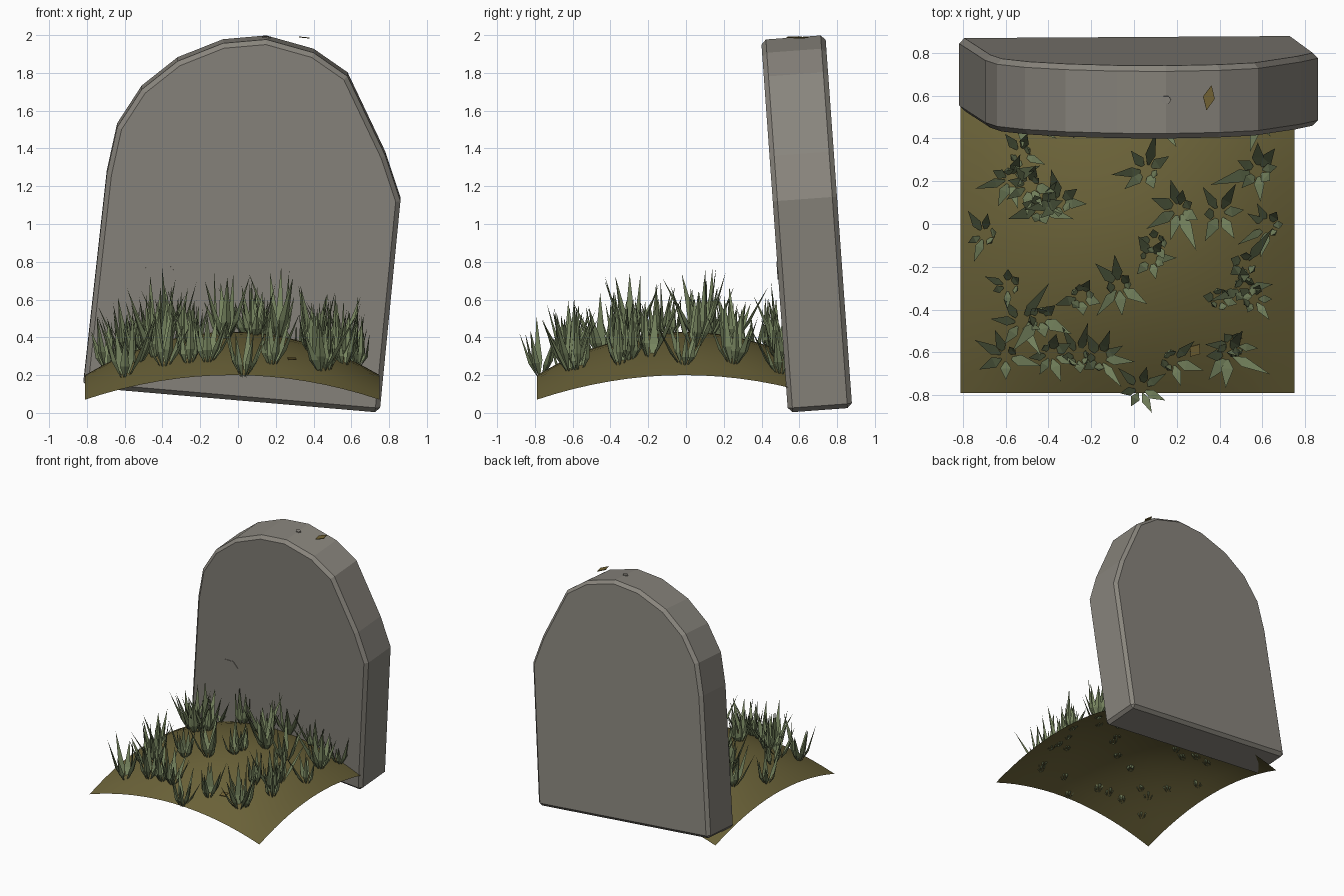
import bpy, bmesh, math, random
from mathutils import Vector, Matrix

random.seed(7)
cube = bpy.data.objects.get("Cube")
if cube:
    bpy.data.objects.remove(cube, do_unlink=True)


def material(name, rgb):
    m = bpy.data.materials.new(name)
    m.use_nodes = True
    color = (*rgb, 1)
    m.diffuse_color = color
    m.node_tree.nodes["Principled BSDF"].inputs["Base Color"].default_value = color
    return m


stone_grey = material("stone grey", (0.25, 0.235, 0.205))
soil_brown = material("mossy soil", (0.145, 0.122, 0.04))
grass_green = material("grass green", (0.185, 0.235, 0.115))
leaf_brown = material("dry leaf", (0.17, 0.125, 0.035))


def make_object(name, bm, mat):
    bmesh.ops.recalc_face_normals(bm, faces=bm.faces)
    mesh = bpy.data.meshes.new(name)
    bm.to_mesh(mesh)
    bm.free()
    mesh.materials.append(mat)
    obj = bpy.data.objects.new(name, mesh)
    bpy.context.collection.objects.link(obj)
    return obj


def prism(bm, points, offset):
    """Closed solid made by extruding a polygon along an offset."""
    face = bm.faces.new([bm.verts.new(p) for p in points])
    new = bmesh.ops.extrude_face_region(bm, geom=[face], use_keep_orig=True)["geom"]
    verts = [g for g in new if isinstance(g, bmesh.types.BMVert)]
    bmesh.ops.translate(bm, vec=offset, verts=verts)


# Headstone: lopsided arch, leaning forward
LEAN = 0.072


def front_y(z):
    return 0.54 - LEAN * z


outline = [(-0.82, 0.135), (-0.695, 1.26), (-0.64, 1.51), (-0.51, 1.71),
           (-0.32, 1.86), (-0.08, 1.955), (0.15, 1.975), (0.4, 1.905),
           (0.58, 1.78), (0.78, 1.36), (0.86, 1.12), (0.75, 0.0)]
bm = bmesh.new()
prism(bm, [(x, front_y(z), z) for x, z in outline], Vector((0, 0.34, 0.025)))
stone = make_object("headstone", bm, stone_grey)
bevel = stone.modifiers.new("worn rim", 'BEVEL')
bevel.width = 0.025
bevel.segments = 1
bevel.limit_method = 'ANGLE'
bevel.angle_limit = math.radians(60)


# Chips lying almost flush with the stone
def plate(name, centre, normal, rx, ry, sides, mat, thick=0.008, turn=0.0):
    rot = Vector(normal).to_track_quat('Z', 'Y').to_matrix().to_4x4()
    place = Matrix.Translation(centre) @ rot @ Matrix.Rotation(turn, 4, 'Z')
    pts = []
    for i in range(sides):
        a = math.tau * i / sides
        pts.append(place @ Vector((rx * math.cos(a), ry * math.sin(a), 0)))
    bm = bmesh.new()
    prism(bm, pts, place.to_3x3() @ Vector((0, 0, thick)))
    return make_object(name, bm, mat)


plate("front_chip", (-0.42, front_y(0.755) + 0.004, 0.755), (0, -1, -LEAN),
      0.08, 0.055, 6, stone_grey)
plate("top_chip", (0.15, 0.58, 1.985), (0, -LEAN, 1), 0.024, 0.02, 6, stone_grey)

# Fallen leaves
plate("stone_leaf", (0.35, 0.59, 1.985), (0.1, 0, 1), 0.06, 0.028, 4,
      leaf_brown, 0.005, -0.2)
plate("ground_leaf", (0.285, -0.59, 0.285), (0.1, -0.2, 1), 0.035, 0.03, 4,
      leaf_brown, 0.005, 0.5)

# Mound: domed sheet of soil
HALF, CX, CY = 0.78, -0.03, -0.01


def ground(x, y):
    u, v = ((x - CX) / HALF) ** 2, ((y - CY) / HALF) ** 2
    return 0.43 - 0.23 * (u + v) + 0.10 * u * v


bm = bmesh.new()
bmesh.ops.create_grid(bm, x_segments=16, y_segments=16, size=HALF)
for vert in bm.verts:
    vert.co.x += CX
    vert.co.y += CY
    vert.co.z = ground(vert.co.x, vert.co.y)
for face in bm.faces:
    face.smooth = True
make_object("soil_mound", bm, soil_brown)


# Grass: tufts of folded, pointed blades
def blade(bm, base, heading, lean, length, width):
    out = Vector((math.cos(heading), math.sin(heading), 0))
    side = Vector((-out.y, out.x, 0))
    up = Vector((0, 0, 1))
    root = base + out * 0.015
    belly = base + out * (0.03 + 0.25 * length * math.sin(lean)) + up * length * 0.28
    tip = base + out * length * math.sin(lean) * 1.1 + up * length * math.cos(lean)
    r, t = bm.verts.new(root), bm.verts.new(tip)
    ring = [bm.verts.new(belly + side * width), bm.verts.new(belly + out * width * 0.6),
            bm.verts.new(belly - side * width)]
    for i in range(3):
        a, b = ring[i], ring[(i + 1) % 3]
        bm.faces.new((r, b, a))
        bm.faces.new((a, b, t))


tufts = [(-.53, .33), (-.58, .21), (-.49, .18), (-.35, .1), (-.7, -.05), (-.44, .07),
         (.06, .25), (.21, .07), (.4, .05), (.58, .25), (.63, -.01), (.1, -.09),
         (.08, -.16), (-.25, -.34), (-.07, -.29), (-.59, -.29), (-.53, -.46),
         (-.44, -.44), (-.39, -.61), (-.26, -.62), (-.16, -.63), (-.6, -.62),
         (.03, -.77), (.18, -.64), (.47, -.57), (.44, -.61), (.52, -.19),
         (.52, -.3), (.56, -.35), (.4, -.35), (-.28, .46), (-.52, .48),
         (.35, .5), (.1, .52), (.58, .5)]
bm = bmesh.new()
for x, y in tufts:
    base = Vector((x, y, ground(x, y) - 0.025))
    size = random.uniform(0.85, 1.15)
    count = random.choice((6, 7, 8))
    start = random.uniform(0, math.tau)
    for i in range(count):
        heading = start + math.tau * (i + random.uniform(-0.25, 0.25)) / count
        blade(bm, base, heading, random.uniform(0.12, 0.58),
              size * random.uniform(0.22, 0.37), size * random.uniform(0.02, 0.028))
make_object("grass_tufts", bm, grass_green)
